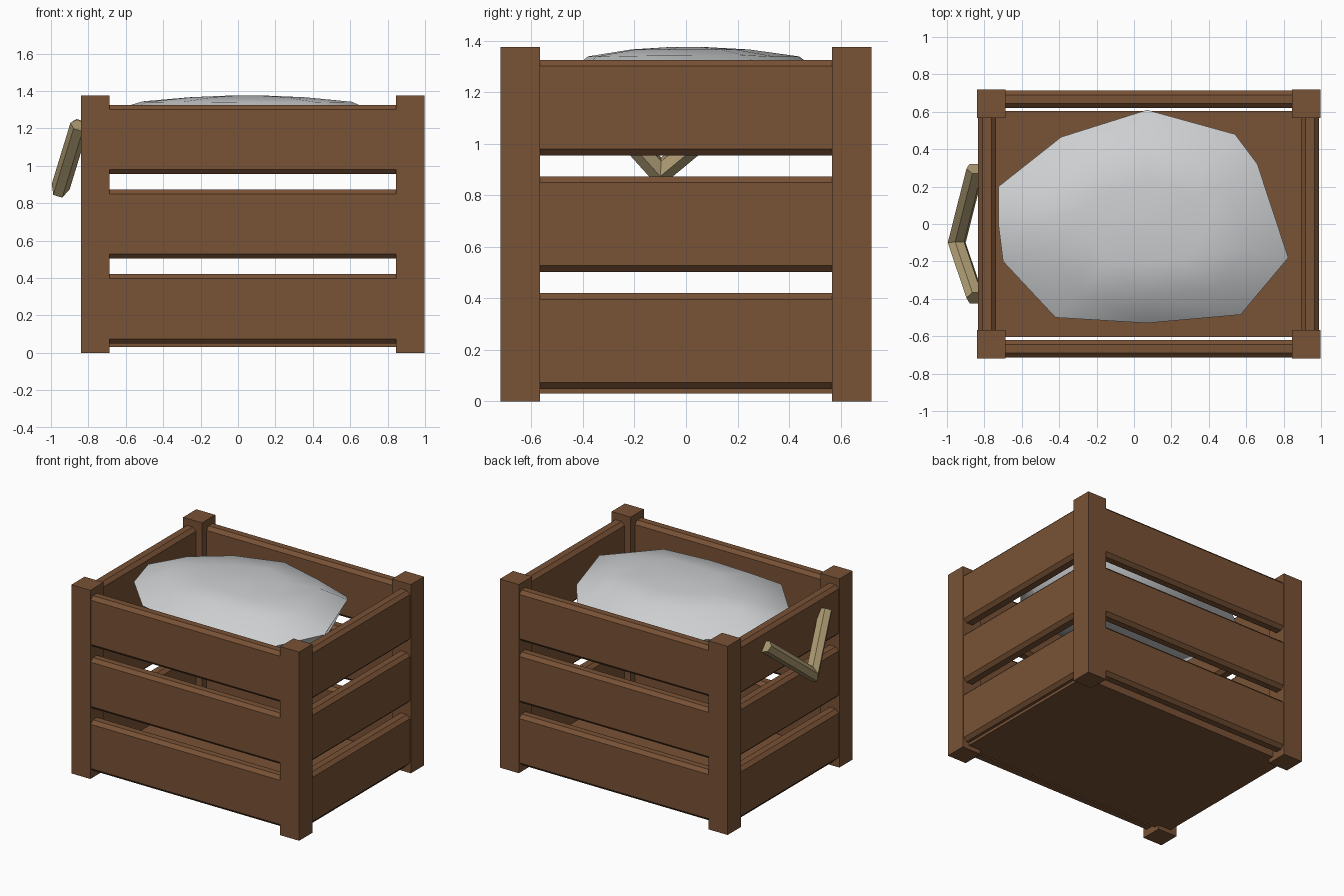
import bpy, bmesh, math
from mathutils import Vector

if "Cube" in bpy.data.objects:
    bpy.data.objects.remove(bpy.data.objects["Cube"])


def material(name, rgb):
    m = bpy.data.materials.new(name)
    m.diffuse_color = (*rgb, 1)
    m.use_nodes = True
    m.node_tree.nodes["Principled BSDF"].inputs["Base Color"].default_value = m.diffuse_color
    return m


WOOD = material("brown wood", (0.19, 0.085, 0.036))
ROPE = material("tan rope", (0.42, 0.33, 0.17))
CLOTH = material("pale grey", (0.61, 0.62, 0.63))


def finish(name, bm, mat):
    bmesh.ops.recalc_face_normals(bm, faces=bm.faces)
    me = bpy.data.meshes.new(name)
    bm.to_mesh(me)
    bm.free()
    me.materials.append(mat)
    ob = bpy.data.objects.new(name, me)
    bpy.context.collection.objects.link(ob)
    return ob


def box(name, lo, hi, chamfer_axis=None, chamfer=0.024):
    """Box from corner to corner; edges along chamfer_axis are chamfered."""
    lo, hi = Vector(lo), Vector(hi)
    bm = bmesh.new()
    bmesh.ops.create_cube(bm, size=1)
    for v in bm.verts:
        v.co = (lo + hi) / 2 + v.co * (hi - lo)
    if chamfer_axis is not None:
        edges = [e for e in bm.edges
                 if abs((e.verts[0].co - e.verts[1].co)[chamfer_axis]) > 1e-4]
        bmesh.ops.bevel(bm, geom=edges, offset=chamfer, segments=1, affect='EDGES')
    return finish(name, bm, WOOD)


def loft(name, rings, mat):
    """Skin a list of equal-length closed rings, capping both ends."""
    bm = bmesh.new()
    vs = [[bm.verts.new(p) for p in r] for r in rings]
    n = len(vs[0])
    for a, b in zip(vs, vs[1:]):
        for i in range(n):
            j = (i + 1) % n
            bm.faces.new((a[i], a[j], b[j], b[i]))
    bm.faces.new(vs[0])
    bm.faces.new(vs[-1])
    return finish(name, bm, mat)


# Corner posts
X0, X1, Y, W, TOP = -0.84, 0.997, 0.72, 0.153, 1.375
for x in (X0, X1 - W):
    for y in (-Y, Y - W):
        box("corner_post", (x, y, 0), (x + W, y + W, TOP))

# Three chamfered slats on each side
for z in (0.05, 0.503, 0.955):
    zt = z + 0.37
    for y in (-0.714, 0.619):
        box("long_slat", (X0 + 0.1, y, z), (X1 - 0.1, y + 0.095, zt), 0)
    for x in (-0.834, 0.892):
        box("short_slat", (x, -Y + 0.1, z), (x + 0.097, Y - 0.1, zt), 1)

# Floor
box("floor_board", (-0.79, -0.605, 0.03), (0.945, 0.605, 0.09))

# Bent rope handle on the left side
pts = [Vector(p) for p in ((-0.848, 0.295, 1.215), (-0.948, -0.10, 0.888),
                           (-0.848, -0.395, 1.215))]
d0, d1 = (pts[1] - pts[0]).normalized(), (pts[2] - pts[1]).normalized()
side = d0.cross(d1).normalized()
rings = []
for p, t in zip(pts, (d0, (d0 + d1).normalized(), d1)):
    up = side.cross(t) * (0.044 / t.dot(d0 if t != d1 else d1))
    rings.append([p + side * 0.05 * math.cos(k * math.pi / 3)
                  + up * math.sin(k * math.pi / 3) for k in range(6)])
loft("rope_handle", rings, ROPE)

# Lumpy load near the top of the crate: widest outline, scaled into rings
outline = [(0.07, 0.61, 1.21), (0.54, 0.48, 1.20), (0.66, 0.32, 1.27),
           (0.825, -0.18, 1.25), (0.57, -0.485, 1.20), (0.07, -0.53, 1.21),
           (-0.42, -0.50, 1.25), (-0.70, -0.20, 1.235), (-0.725, 0.0, 1.28),
           (-0.725, 0.20, 1.22), (-0.39, 0.465, 1.20)]
C = Vector((0.05, 0.0, 0))


def ring(s, z, blend):
    return [(C.x + (x - C.x) * s, y * s, z + (h - z) * blend) for x, y, h in outline]


load = loft("load", [ring(0.55, 0.975, 0), ring(0.85, 1.04, 0.1), ring(1, 1.2, 1),
                     ring(0.72, 1.35, 0.08), ring(0.4, 1.366, 0), ring(0.1, 1.376, 0)], CLOTH)
bpy.context.view_layer.objects.active = load
load.select_set(True)
bpy.ops.object.shade_smooth_by_angle(angle=math.radians(45))
